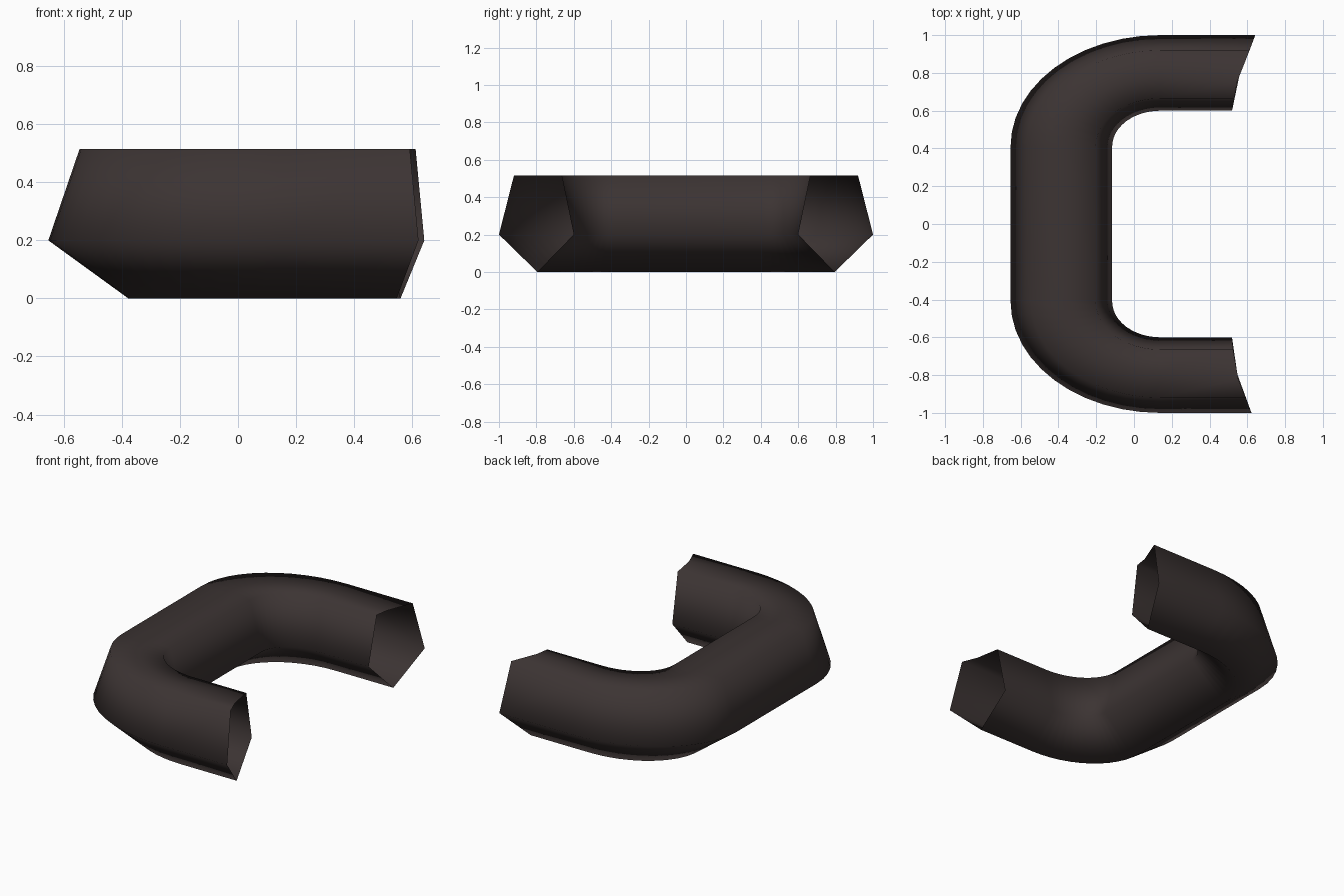
import bpy, bmesh
from math import sin, cos, pi

if "Cube" in bpy.data.objects:
    bpy.data.objects.remove(bpy.data.objects["Cube"])

STEPS = 12               # segments per rounded corner
CX, CY, SX = 0.14, 0.41, 1.345   # corner centre and sideways stretch

# Tube section: distance from corner centre, height, end x of the +y arm, end x of the -y arm
SECTION = [
    (0.59, 0.20, 0.642, 0.622),   # outer ridge
    (0.51, 0.515, 0.612, 0.592),  # outer top
    (0.37, 0.515, 0.545, 0.552),  # top middle
    (0.255, 0.515, 0.532, 0.525), # inner top
    (0.19, 0.20, 0.519, 0.519),   # inner ridge
    (0.385, 0.0, 0.56, 0.547),    # bottom ridge
]


def ring(bm, side, angle):
    """Section swept to an angle round the corner on one side."""
    return [bm.verts.new((CX - SX * r * cos(angle), side * (CY + r * sin(angle)), z))
            for r, z, _, _ in SECTION]


def arm_end(bm, side):
    """Slanted open end of one arm."""
    shift = {1: -0.03, -1: 0.04}[side]   # the notch in the top edge differs per arm
    return [bm.verts.new((a if side > 0 else b,
                          side * (CY + r + (shift if i == 2 else 0)), z))
            for i, (r, z, a, b) in enumerate(SECTION)]


# C-shaped open tube
bm = bmesh.new()
angles = [pi / 2 * i / STEPS for i in range(STEPS + 1)]
rings = [arm_end(bm, 1)]
rings += [ring(bm, 1, a) for a in reversed(angles)]
rings += [ring(bm, -1, a) for a in angles]
rings.append(arm_end(bm, -1))
n = len(SECTION)
for a, b in zip(rings, rings[1:]):
    for i in range(n):
        j = (i + 1) % n
        bm.faces.new((a[i], b[i], b[j], a[j]))
bmesh.ops.recalc_face_normals(bm, faces=bm.faces)
# make sure the surface faces outward
bm.faces.ensure_lookup_table()
if min(bm.faces, key=lambda f: f.calc_center_median().x).normal.x > 0:
    bmesh.ops.reverse_faces(bm, faces=bm.faces)
for f in bm.faces:
    f.smooth = True

mesh = bpy.data.meshes.new("curved_tube")
bm.to_mesh(mesh)
bm.free()
tube = bpy.data.objects.new("curved_tube", mesh)
bpy.context.collection.objects.link(tube)

# Dark brown-grey finish
mat = bpy.data.materials.new("dark_brown")
mat.diffuse_color = (0.045, 0.034, 0.033, 1)
mat.use_nodes = True
mat.node_tree.nodes["Principled BSDF"].inputs["Base Color"].default_value = mat.diffuse_color
mesh.materials.append(mat)
